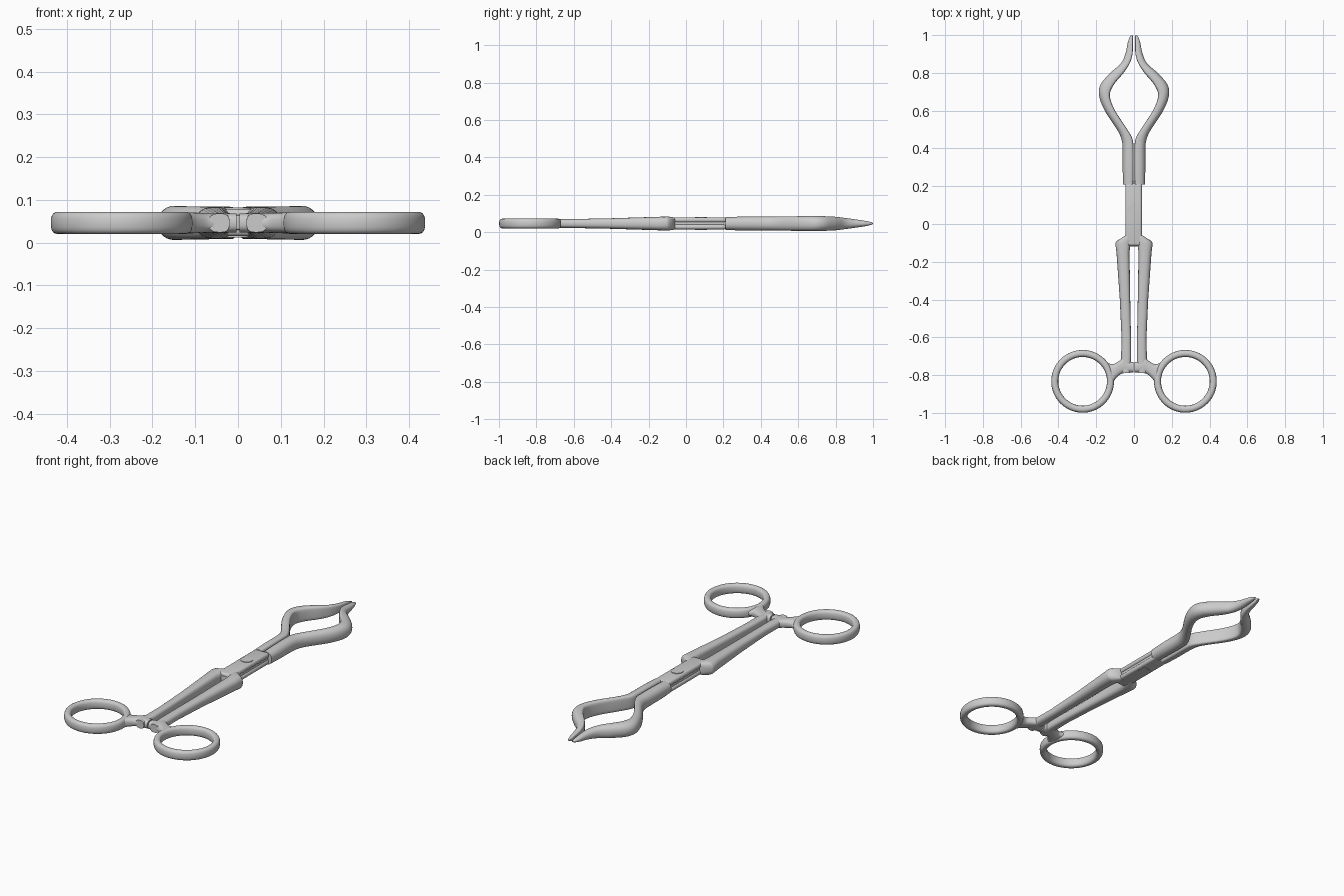
import bpy, bmesh, math
from mathutils import Vector

MID = 0.046  # height of the central plane

cube = bpy.data.objects.get("Cube")
if cube:
    bpy.data.objects.remove(cube)

steel = bpy.data.materials.new("brushed_steel")
steel.use_nodes = True
colour = (0.6, 0.6, 0.6, 1)
steel.diffuse_color = colour
steel.node_tree.nodes["Principled BSDF"].inputs["Base Color"].default_value = colour


def finish(name, bm, angle=40):
    bmesh.ops.recalc_face_normals(bm, faces=bm.faces)
    mesh = bpy.data.meshes.new(name)
    bm.to_mesh(mesh)
    bm.free()
    obj = bpy.data.objects.new(name, mesh)
    bpy.context.collection.objects.link(obj)
    mesh.materials.append(steel)
    bpy.ops.object.select_all(action="DESELECT")
    obj.select_set(True)
    bpy.context.view_layer.objects.active = obj
    bpy.ops.object.shade_smooth_by_angle(angle=math.radians(angle))
    return obj


def loft(name, loops, cyclic=False, angle=40):
    """Skin a row of equal-length point loops."""
    bm = bmesh.new()
    rows = [[bm.verts.new(p) for p in loop] for loop in loops]
    n = len(rows[0])
    for a, b in zip(rows, rows[1:] + rows[:1] if cyclic else rows[1:]):
        for i in range(n):
            j = (i + 1) % n
            bm.faces.new((a[i], a[j], b[j], b[i]))
    if not cyclic:
        bm.faces.new(rows[0])
        bm.faces.new(rows[-1])
    return finish(name, bm, angle)


def section(inner, outer, half_height, split=0.5, inner_pow=0.75, outer_pow=0.75, n=28):
    """Rounded outline as (across, up) pairs; split places the widest line."""
    crest = inner + (outer - inner) * split
    points = []
    for i in range(n):
        t = math.tau * i / n
        c, s = math.cos(t), math.sin(t)
        power = outer_pow if c > 0 else inner_pow
        reach = outer - crest if c > 0 else crest - inner
        across = math.copysign(abs(c) ** power, c) * reach
        points.append((crest + across, math.copysign(abs(s) ** power, s) * half_height))
    return points


def refine(stations, steps):
    """Catmull-Rom interpolation of the station values."""
    pts = [Vector(s) for s in stations]
    pts = [pts[0]] + pts + [pts[-1]]
    out = []
    for a, b, c, d in zip(pts, pts[1:], pts[2:], pts[3:]):
        for k in range(steps):
            t = k / steps
            out.append(b + 0.5 * t * (c - a + t * (2 * a - 5 * b + 4 * c - d
                                                   + t * (3 * b - a - 3 * c + d))))
    return out + [pts[-1]]


def mirror(obj):
    mod = obj.modifiers.new("other_side", "MIRROR")
    mod.use_axis = (True, False, False)


# Jaws: y, inner edge, outer edge, half height
jaw = [(0.21, 0.004, 0.058, 0.034), (0.3, 0.003, 0.06, 0.037),
       (0.4, 0.003, 0.06, 0.038), (0.45, 0.008, 0.067, 0.038),
       (0.5, 0.035, 0.09, 0.038), (0.6, 0.1, 0.155, 0.039),
       (0.68, 0.128, 0.185, 0.04), (0.74, 0.105, 0.176, 0.039),
       (0.8, 0.055, 0.125, 0.036), (0.85, 0.023, 0.07, 0.03),
       (0.9, 0.008, 0.046, 0.023), (0.96, 0.006, 0.033, 0.014),
       (0.99, 0.006, 0.023, 0.007), (1.0, 0.008, 0.016, 0.003)]
loops = [[(x, y, MID + z) for x, z in section(i, o, h, 0.35, 0.5, 0.9)]
         for y, i, o, h in refine(jaw, 5)]
mirror(loft("jaws", loops))

# Handle shanks with a slanted shoulder beside the joint
shank = [(-0.79, 0.02, 0.07, 0.022), (-0.7, 0.015, 0.068, 0.023),
         (-0.6, 0.016, 0.066, 0.024), (-0.4, 0.02, 0.075, 0.028),
         (-0.15, 0.024, 0.093, 0.036), (-0.105, 0.018, 0.099, 0.037),
         (-0.092, 0.016, 0.094, 0.037), (-0.06, 0.014, 0.045, 0.032)]
loops = [[(x, y, MID + z) for x, z in section(i, o, h, 0.45, 0.7, 0.8)]
         for y, i, o, h in shank]
mirror(loft("handle_shanks", loops))

# Bridges with ratchet tabs, flowing out to the finger rings: x, front, back, half height
bridge = [(0.003, -0.785, -0.732, 0.022), (0.03, -0.786, -0.725, 0.023),
          (0.055, -0.79, -0.705, 0.023), (0.075, -0.798, -0.722, 0.023),
          (0.1, -0.822, -0.738, 0.024), (0.118, -0.85, -0.742, 0.024),
          (0.138, -0.87, -0.736, 0.02)]
loops = [[(x, y, MID + z) for y, z in section(i, o, h)]
         for x, i, o, h in refine(bridge, 4)]
mirror(loft("handle_bridges", loops))

# Finger rings
loops = []
for k in range(72):
    a = math.tau * k / 72
    loops.append([(0.272 + r * math.cos(a), -0.833 + r * math.sin(a), MID + z)
                  for r, z in section(0.129, 0.166, 0.026, n=20)])
mirror(loft("finger_rings", loops, cyclic=True))


# Box joint: two crossing plates around a narrower core
def plate(name, half_width, front, back, low, high, bevel):
    bm = bmesh.new()
    bmesh.ops.create_cube(bm, size=1)
    for v in bm.verts:
        v.co = (v.co.x * 2 * half_width - 0.002,
                (front + back) / 2 + v.co.y * (back - front),
                (low + high) / 2 + v.co.z * (high - low))
    bmesh.ops.bevel(bm, geom=bm.edges[:], offset=bevel, segments=4,
                    profile=0.5, affect="EDGES")
    return finish(name, bm)


plate("joint_upper_plate", 0.044, -0.115, 0.215, 0.052, 0.079, 0.012)
plate("joint_lower_plate", 0.044, -0.115, 0.215, 0.015, 0.041, 0.012)
plate("joint_core", 0.037, -0.12, 0.225, 0.03, 0.064, 0.004)

# Pivot rivet showing on both faces
bm = bmesh.new()
bmesh.ops.create_cone(bm, cap_ends=True, segments=40, radius1=0.034,
                      radius2=0.034, depth=0.07)
rims = [e for e in bm.edges if abs(e.verts[0].co.z - e.verts[1].co.z) < 0.001]
bmesh.ops.bevel(bm, geom=rims, offset=0.003, segments=2, affect="EDGES")
bmesh.ops.translate(bm, verts=bm.verts, vec=(-0.002, 0.08, MID + 0.001))
finish("pivot_rivet", bm)
